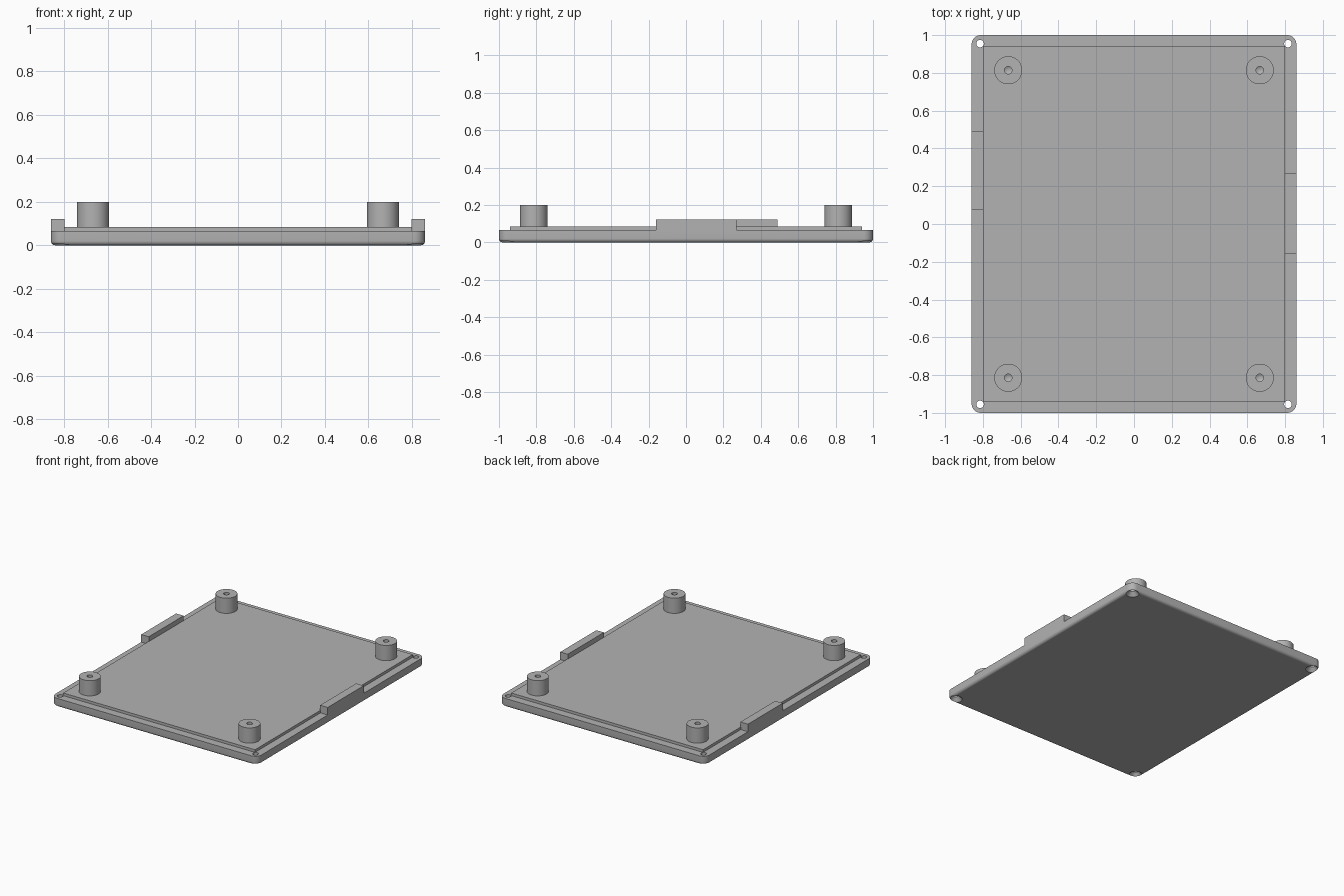
import bpy, bmesh, math

default = bpy.data.objects.get("Cube")
if default:
    bpy.data.objects.remove(default, do_unlink=True)

grey = bpy.data.materials.new("plain grey")
grey.use_nodes = True
colour = (0.45, 0.45, 0.45, 1)
grey.diffuse_color = colour
grey.node_tree.nodes["Principled BSDF"].inputs["Base Color"].default_value = colour

HALF_X, HALF_Y, TOP = 0.86, 1.0, 0.065
CORNER, FILLET = 0.05, 0.02


def finish(name, bm, smooth=True):
    bmesh.ops.recalc_face_normals(bm, faces=bm.faces)
    mesh = bpy.data.meshes.new(name)
    bm.to_mesh(mesh)
    bm.free()
    mesh.materials.append(grey)
    obj = bpy.data.objects.new(name, mesh)
    bpy.context.collection.objects.link(obj)
    if smooth:
        shade(obj)
    return obj


def shade(obj):
    bpy.ops.object.select_all(action="DESELECT")
    obj.select_set(True)
    bpy.context.view_layer.objects.active = obj
    bpy.ops.object.shade_smooth_by_angle(angle=math.radians(30))


def box(name, x0, x1, y0, y1, z0, z1):
    bm = bmesh.new()
    bmesh.ops.create_cube(bm, size=1)
    for v in bm.verts:
        v.co = (x0 + (v.co.x + 0.5) * (x1 - x0),
                y0 + (v.co.y + 0.5) * (y1 - y0),
                z0 + (v.co.z + 0.5) * (z1 - z0))
    return finish(name, bm, smooth=False)


def lathe(name, profile, x, y, steps=48):
    bm = bmesh.new()
    verts = [bm.verts.new((r, 0, z)) for r, z in profile]
    edges = [bm.edges.new(pair) for pair in zip(verts, verts[1:])]
    bmesh.ops.spin(bm, geom=verts + edges, cent=(0, 0, 0), axis=(0, 0, 1),
                   angle=math.tau, steps=steps)
    bmesh.ops.remove_doubles(bm, verts=bm.verts, dist=1e-4)
    bmesh.ops.translate(bm, verts=bm.verts, vec=(x, y, 0))
    return finish(name, bm)


def rounded_ring(bm, inset, z, steps=10):
    """Rounded rectangle outline, pulled in by inset."""
    ring = []
    for q, (sx, sy) in enumerate(((1, 1), (-1, 1), (-1, -1), (1, -1))):
        for i in range(steps + 1):
            a = (q + i / steps) * math.pi / 2
            r = CORNER - inset
            ring.append(bm.verts.new((sx * (HALF_X - CORNER) + r * math.cos(a),
                                      sy * (HALF_Y - CORNER) + r * math.sin(a), z)))
    return ring


# Base plate with a filleted lower edge
bm = bmesh.new()
rings = []
for i in range(7):
    a = i / 6 * math.pi / 2
    rings.append(rounded_ring(bm, FILLET * (1 - math.sin(a)), FILLET * (1 - math.cos(a))))
rings.append(rounded_ring(bm, 0, TOP))
for low, high in zip(rings, rings[1:]):
    for i in range(len(low)):
        j = (i + 1) % len(low)
        bm.faces.new((low[i], low[j], high[j], high[i]))
bm.faces.new(rings[0])
bm.faces.new(rings[-1])
plate = finish("base_plate", bm, smooth=False)

# Countersunk screw holes through the corners
for sx in (-1, 1):
    for sy in (-1, 1):
        cutter = lathe("screw_hole_cutter",
                       [(0, -0.01), (0.055, -0.01), (0.02, 0.03), (0.02, 0.1), (0, 0.1)],
                       sx * 0.815, sy * 0.955, 32)
        cutter.hide_render = True
        cutter.hide_set(True)
        cut = plate.modifiers.new("screw hole", "BOOLEAN")
        cut.object = cutter
        cut.solver = "EXACT"

# Bake the cuts, then drop the cutters
graph = bpy.context.evaluated_depsgraph_get()
cut_mesh = bpy.data.meshes.new_from_object(plate.evaluated_get(graph))
plate.modifiers.clear()
plate.data = cut_mesh
for obj in [o for o in bpy.data.objects if o.name.startswith("screw_hole_cutter")]:
    bpy.data.objects.remove(obj, do_unlink=True)
shade(plate)

# Raised inner panel
box("raised_panel", -0.8, 0.8, -0.94, 0.94, TOP - 0.01, 0.085)

# Side tabs, staggered along the two long edges
box("left_tab", 0.797, HALF_X, -0.16, 0.27, TOP, 0.122)
box("right_tab", -HALF_X, -0.797, 0.075, 0.49, TOP, 0.122)

# Standoff posts with blind pilot holes
post = [(0, 0.1), (0.02, 0.112), (0.02, 0.2), (0.074, 0.2), (0.074, 0.08)]
for sx, side in ((-1, "right"), (1, "left")):
    for sy, end in ((-1, "front"), (1, "back")):
        lathe(f"{end}_{side}_post", post, sx * 0.666, sy * 0.814)
